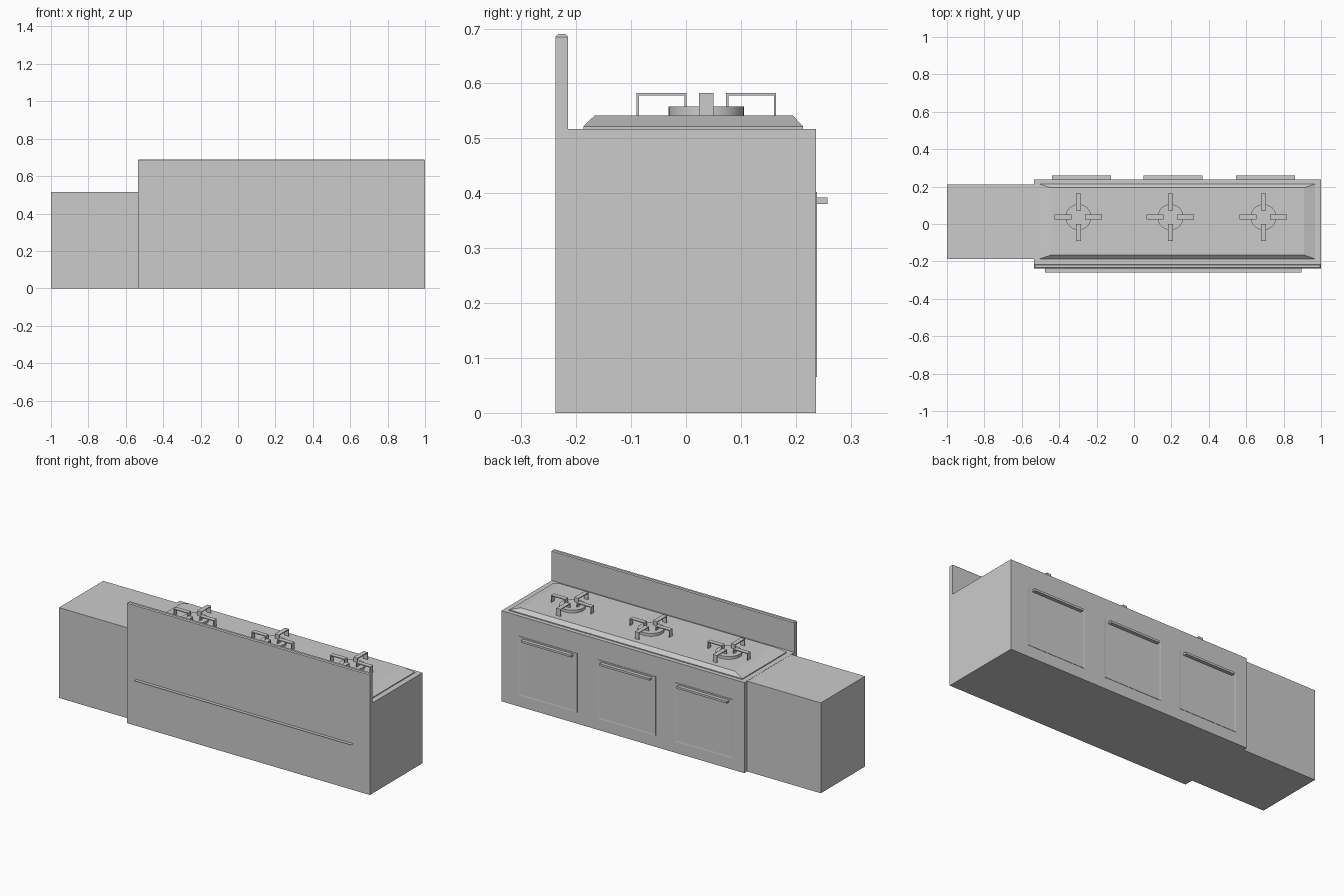
import bpy, bmesh, math
from mathutils import Matrix, Vector

if "Cube" in bpy.data.objects:
    bpy.data.objects.remove(bpy.data.objects["Cube"])


def finish(name, bm):
    bmesh.ops.recalc_face_normals(bm, faces=bm.faces)
    me = bpy.data.meshes.new(name)
    bm.to_mesh(me)
    bm.free()
    ob = bpy.data.objects.new(name, me)
    bpy.context.collection.objects.link(ob)
    return ob


def loft(name, rings):
    """Stack of rectangles (x0, x1, y0, y1, z), capped at both ends."""
    bm = bmesh.new()
    loops = [[bm.verts.new(p) for p in
              ((a, c, z), (b, c, z), (b, d, z), (a, d, z))]
             for a, b, c, d, z in rings]
    for lo, hi in zip(loops, loops[1:]):
        for i in range(4):
            j = (i + 1) % 4
            bm.faces.new((lo[i], lo[j], hi[j], hi[i]))
    bm.faces.new(loops[0][::-1])
    bm.faces.new(loops[-1])
    return finish(name, bm)


def box(name, x0, x1, y0, y1, z0, z1):
    return loft(name, [(x0, x1, y0, y1, z0), (x0, x1, y0, y1, z1)])


def grate(name, cx, cy):
    """Four bent strips around a burner, extruded from one side profile."""
    profile = [(0.036, 0.558), (0.036, 0.583), (0.127, 0.583), (0.127, 0.541),
               (0.123, 0.541), (0.123, 0.578), (0.040, 0.578), (0.040, 0.558)]
    bm = bmesh.new()
    for k in range(4):
        turn = Matrix.Translation((cx, cy, 0)) @ Matrix.Rotation(k * math.pi / 2, 4, 'Z')
        face = bm.faces.new([bm.verts.new(turn @ Vector((r, -0.013, z)))
                             for r, z in profile])
        ext = bmesh.ops.extrude_face_region(bm, geom=[face])
        verts = [v for v in ext["geom"] if isinstance(v, bmesh.types.BMVert)]
        shift = turn.to_3x3() @ Vector((0, 0.026, 0))
        bmesh.ops.translate(bm, verts=verts, vec=shift)
    return finish(name, bm)


def burner(name, cx, cy):
    bm = bmesh.new()
    bmesh.ops.create_cone(bm, cap_ends=True, segments=32, radius1=0.069, radius2=0.069,
                          depth=0.017, matrix=Matrix.Translation((cx, cy, 0.5495)))
    return finish(name, bm)


def door(name, cx):
    """Thin oven door with a slightly sunken centre panel."""
    ob = box(name, cx - 0.183, cx + 0.183, 0.23, 0.239, 0.065, 0.402)
    bm = bmesh.new()
    bm.from_mesh(ob.data)
    outer = [f for f in bm.faces if f.normal.y > 0.9]
    bmesh.ops.inset_region(bm, faces=outer, thickness=0.01, depth=-0.001)
    bm.to_mesh(ob.data)
    bm.free()


# Cabinets
box("side_counter", -1.0, -0.535, -0.187, 0.212, 0, 0.516)
box("range_body", -0.535, 1.0, -0.238, 0.237, 0, 0.517)

# Splash panel with chamfered top
loft("splash_panel", [(-0.535, 1.0, -0.238, -0.215, 0.517),
                      (-0.535, 1.0, -0.238, -0.215, 0.685),
                      (-0.529, 0.994, -0.233, -0.220, 0.690)])

# Cooktop with sloping edges
loft("cooktop", [(-0.505, 0.968, -0.187, 0.213, 0.515),
                 (-0.505, 0.968, -0.187, 0.213, 0.522),
                 (-0.445, 0.910, -0.166, 0.194, 0.542)])

# Burners, grates, doors and handles
for i, x in enumerate((-0.297, 0.195, 0.692)):
    burner(f"burner_{i}", x, 0.037).select_set(False)
    grate(f"grate_{i}", x, 0.037)
for i, x in enumerate((-0.28, 0.208, 0.704)):
    door(f"oven_door_{i}", x)
    box(f"door_handle_{i}", x - 0.158, x + 0.158, 0.236, 0.258, 0.380, 0.392)

# Flat ledge along the front
bm = bmesh.new()
bm.faces.new([bm.verts.new(p) for p in ((-0.475, -0.258, 0.265), (0.895, -0.258, 0.265),
                                        (0.895, -0.237, 0.265), (-0.475, -0.237, 0.265))])
finish("front_ledge", bm)

# Smooth burner walls
bpy.ops.object.select_all(action='DESELECT')
for ob in bpy.data.objects:
    if ob.name.startswith("burner"):
        ob.select_set(True)
        bpy.context.view_layer.objects.active = ob
bpy.ops.object.shade_smooth_by_angle(angle=math.radians(30))
